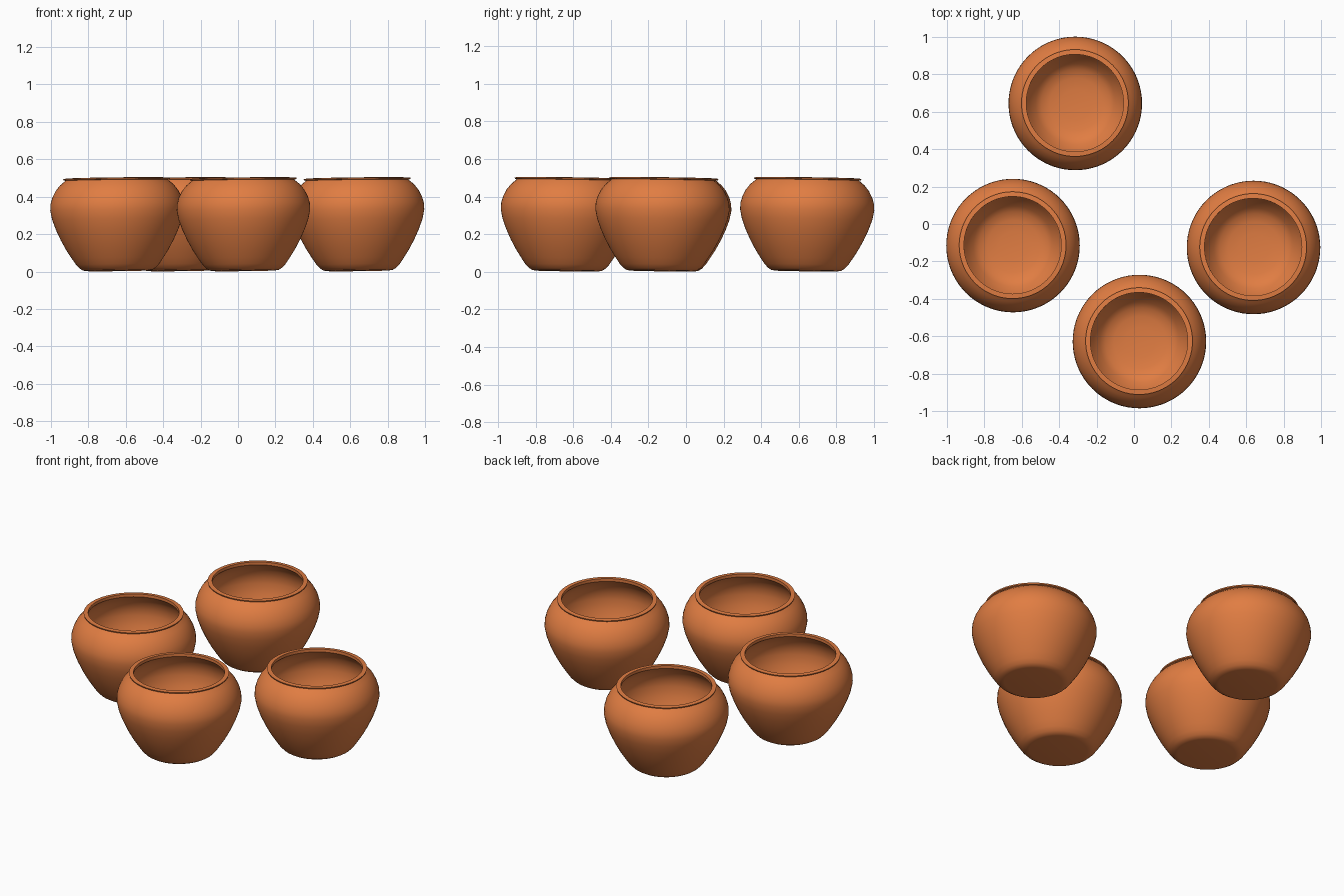
import bpy, bmesh, math

if "Cube" in bpy.data.objects:
    bpy.data.objects.remove(bpy.data.objects["Cube"])

# Single terracotta colour
clay = bpy.data.materials.new("terracotta")
clay.diffuse_color = (0.75, 0.205, 0.055, 1)
clay.use_nodes = True
clay.node_tree.nodes["Principled BSDF"].inputs["Base Color"].default_value = clay.diffuse_color

# Pot cross-section (radius, height): outside from base to lip, then inside down to floor
PROFILE = [(0, 0.0), (0.165, 0.0), (0.185, 0.003), (0.203, 0.014), (0.222, 0.034),
           (0.245, 0.068), (0.272, 0.11), (0.302, 0.165), (0.327, 0.22),
           (0.347, 0.275), (0.357, 0.325), (0.355, 0.36), (0.345, 0.395),
           (0.327, 0.43), (0.303, 0.46), (0.274, 0.484),
           (0.284, 0.487), (0.286, 0.494), (0.260, 0.496),
           (0.260, 0.478), (0.29, 0.45), (0.316, 0.415), (0.33, 0.37), (0.333, 0.33),
           (0.322, 0.27), (0.302, 0.215), (0.277, 0.165), (0.248, 0.115),
           (0.215, 0.07), (0.185, 0.045), (0.14, 0.032), (0.08, 0.026), (0, 0.024)]
SEGMENTS = 72


def make_pot(name, x, y):
    bm = bmesh.new()
    verts = [bm.verts.new((r, 0, z)) for r, z in PROFILE]
    edges = [bm.edges.new(pair) for pair in zip(verts, verts[1:])]
    bmesh.ops.spin(bm, geom=verts + edges, cent=(0, 0, 0), axis=(0, 0, 1),
                   angle=2 * math.pi, steps=SEGMENTS)
    bmesh.ops.remove_doubles(bm, verts=bm.verts, dist=0.0005)
    bmesh.ops.recalc_face_normals(bm, faces=bm.faces)
    mesh = bpy.data.meshes.new(name)
    bm.to_mesh(mesh)
    bm.free()
    mesh.materials.append(clay)
    pot = bpy.data.objects.new(name, mesh)
    bpy.context.collection.objects.link(pot)
    # Each pot leans very slightly
    pot.location = (x, y, 0.004)
    pot.rotation_euler = (-0.014, -0.012, 0)
    bpy.ops.object.select_all(action='DESELECT')
    pot.select_set(True)
    bpy.context.view_layer.objects.active = pot
    bpy.ops.object.shade_smooth_by_angle(angle=math.radians(40))


# Four identical pots
for name, x, y in [("back_pot", -0.31, 0.64), ("left_pot", -0.643, -0.12),
                   ("right_pot", 0.643, -0.13), ("front_pot", 0.033, -0.633)]:
    make_pot(name, x, y)
